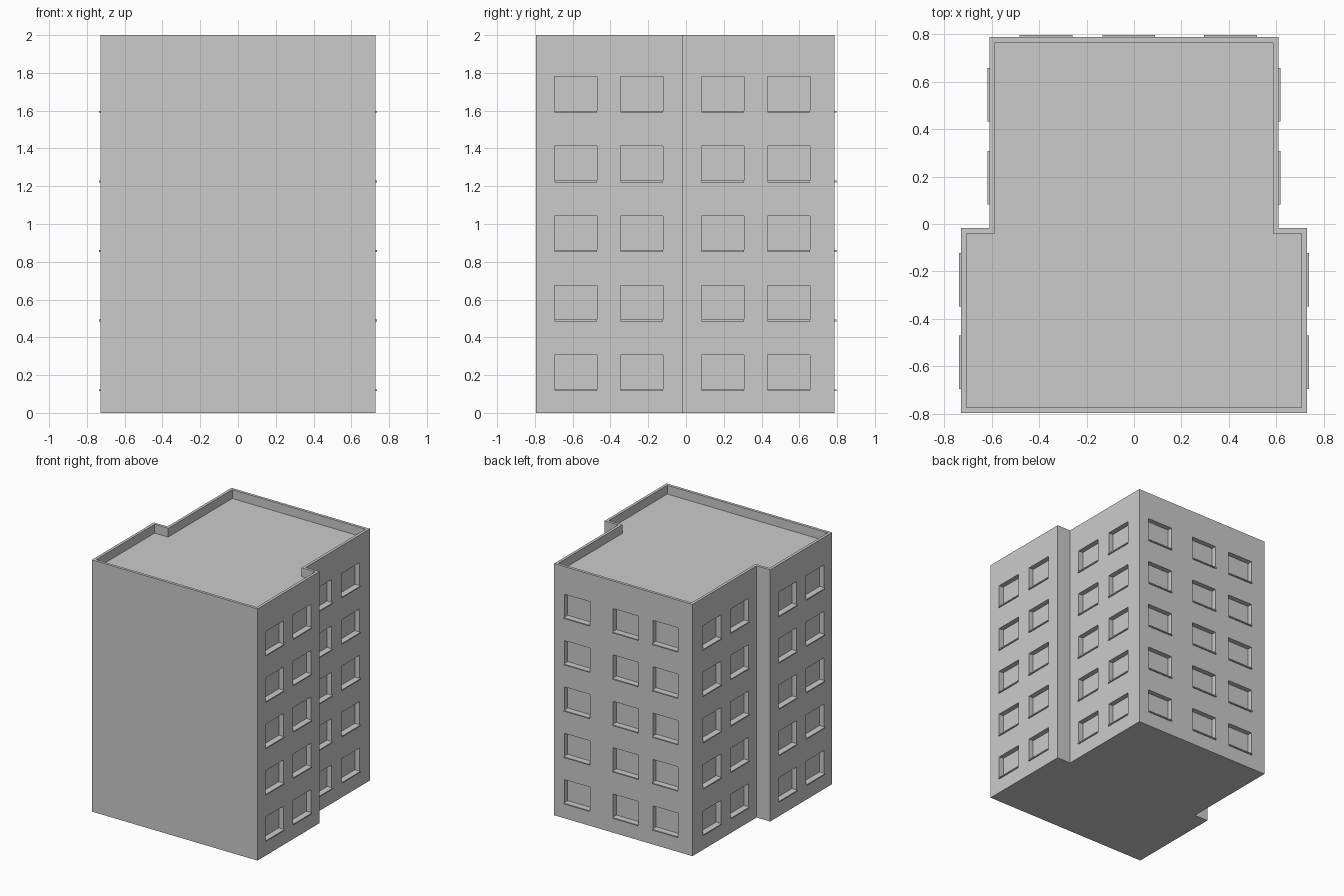
import bpy, bmesh
from mathutils import Vector

if "Cube" in bpy.data.objects:
    bpy.data.objects.remove(bpy.data.objects["Cube"])

FRONT, STEP, BACK = -0.795, -0.017, 0.787
WIDE, NARROW, HEIGHT = 0.728, 0.608, 2.0
DEPTH, WALL, ROOF = 0.04, 0.022, 1.93


def to_object(name, bm):
    bmesh.ops.recalc_face_normals(bm, faces=bm.faces)
    mesh = bpy.data.meshes.new(name)
    bm.to_mesh(mesh)
    bm.free()
    ob = bpy.data.objects.new(name, mesh)
    bpy.context.collection.objects.link(ob)
    return ob


def footprint_prism(name, inset, z0, z1):
    w, n = WIDE - inset, NARROW - inset
    f, s, b = FRONT + inset, STEP - inset, BACK - inset
    half = [(w, f), (w, s), (n, s), (n, b)]
    pts = half + [(-x, y) for x, y in reversed(half)]
    bm = bmesh.new()
    face = bm.faces.new([bm.verts.new((x, y, z0)) for x, y in pts])
    new = bmesh.ops.extrude_face_region(bm, geom=[face])["geom"]
    verts = [v for v in new if isinstance(v, bmesh.types.BMVert)]
    bmesh.ops.translate(bm, verts=verts, vec=(0, 0, z1 - z0))
    return to_object(name, bm)


def add_box(bm, lo, hi):
    lo, hi = Vector(lo), Vector(hi)
    for v in bmesh.ops.create_cube(bm, size=1)["verts"]:
        v.co = Vector([(a + b) / 2 + c * (b - a) for a, b, c in zip(lo, hi, v.co)])


def cut(target, cutter):
    mod = target.modifiers.new("cut", "BOOLEAN")
    mod.operation = "DIFFERENCE"
    mod.solver = "EXACT"
    mod.object = cutter
    cutter.hide_render = True
    bpy.context.view_layer.objects.active = target
    bpy.ops.object.modifier_apply(modifier="cut")
    bpy.data.objects.remove(cutter)


# Main block with recessed roof behind a parapet
building = footprint_prism("building", 0, 0, HEIGHT)
cut(building, footprint_prism("roof_cutter", WALL, ROOF, HEIGHT + 0.1))

# Window openings and sills on both sides and the back, five floors
openings, sills = bmesh.new(), bmesh.new()
side_windows = [(-0.695, WIDE), (-0.348, WIDE), (0.083, NARROW), (0.432, NARROW)]
for floor in range(5):
    z = 0.12 + 0.3683 * floor
    for y, wall in side_windows:
        for s in (-1, 1):
            for bm, out, z0, z1 in ((openings, 0.02, z, z + 0.187),
                                    (sills, 0.009, z - 0.004, z + 0.005)):
                a, b = sorted((s * (wall - DEPTH - 0.001 * (bm is sills)), s * (wall + out)))
                add_box(bm, (a, y, z0), (b, y + 0.225, z1))
    for x in (-0.482, -0.133, 0.295):
        add_box(openings, (x, BACK - DEPTH, z), (x + 0.222, BACK + 0.02, z + 0.187))
        add_box(sills, (x, BACK - DEPTH - 0.001, z - 0.004), (x + 0.222, BACK + 0.01, z + 0.005))

cut(building, to_object("window_cutter", openings))
to_object("window_sills", sills)
